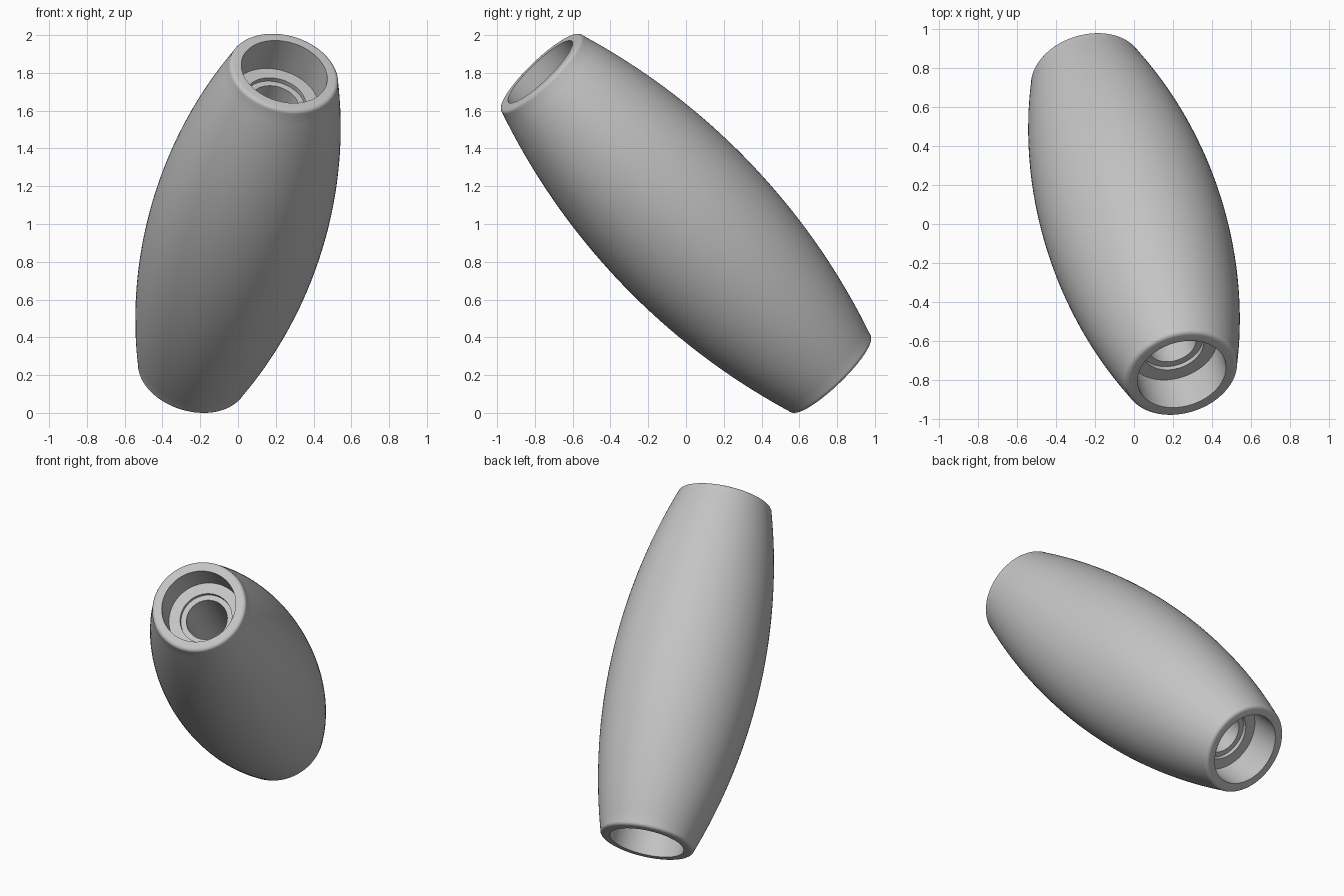
import bpy, bmesh, math
from mathutils import Vector, Matrix

cube = bpy.data.objects.get("Cube")
if cube:
    bpy.data.objects.remove(cube, do_unlink=True)

HALF = 1.14            # half length along the axis
BELLY, END = 0.467, 0.297   # outer radius at the middle and near the rim
FILLET = 0.024         # rounded outer rim
BORE, SEAT, HOLE = 0.233, 0.163, 0.129
BORE_DEPTH, SEAT_DEPTH = 0.21, 0.235
SEGMENTS = 96

grey = bpy.data.materials.new("plain_grey")
grey.use_nodes = True
colour = (0.55, 0.55, 0.55, 1)
grey.diffuse_color = colour
grey.node_tree.nodes["Principled BSDF"].inputs["Base Color"].default_value = colour

# Upper half of the wall section as (radius, height): bulging side
shoulder = HALF - FILLET
sag = BELLY - END
arc = (shoulder ** 2 + sag ** 2) / (2 * sag)
half = []
for i in range(21):
    z = shoulder * i / 20
    half.append((BELLY - arc + math.sqrt(arc ** 2 - z ** 2), z))

# Rounded rim
for i in range(1, 7):
    a = math.pi / 2 * i / 6
    half.append((END - FILLET + FILLET * math.cos(a), shoulder + FILLET * math.sin(a)))

# Stepped bore running through the middle
half += [(BORE, HALF), (BORE, HALF - BORE_DEPTH), (SEAT, HALF - BORE_DEPTH),
         (SEAT, HALF - SEAT_DEPTH), (HOLE, HALF - SEAT_DEPTH)]
section = half + [(r, -z) for r, z in reversed(half[1:])]

# Turn the closed section around the axis
bm = bmesh.new()
verts = [bm.verts.new((r, 0, z)) for r, z in section]
edges = [bm.edges.new((verts[i - 1], verts[i])) for i in range(len(verts))]
bmesh.ops.spin(bm, geom=verts + edges, cent=(0, 0, 0), axis=(0, 0, 1),
               angle=math.tau, steps=SEGMENTS, use_merge=True)
bmesh.ops.remove_doubles(bm, verts=bm.verts[:], dist=0.0001)
bmesh.ops.recalc_face_normals(bm, faces=bm.faces[:])

# Lean the barrel to the front and raise it onto the ground
lean = Vector((0.215, -0.677, 0.704)).to_track_quat('Z', 'Y').to_matrix().to_4x4()
bm.transform(lean)
lowest = min(v.co.z for v in bm.verts)
bm.transform(Matrix.Translation((0, 0, -lowest)))

mesh = bpy.data.meshes.new("barrel_sleeve")
bm.to_mesh(mesh)
bm.free()
mesh.materials.append(grey)
barrel = bpy.data.objects.new("barrel_sleeve", mesh)
bpy.context.collection.objects.link(barrel)
bpy.ops.object.select_all(action='DESELECT')
barrel.select_set(True)
bpy.context.view_layer.objects.active = barrel
bpy.ops.object.shade_smooth_by_angle(angle=math.radians(35))
